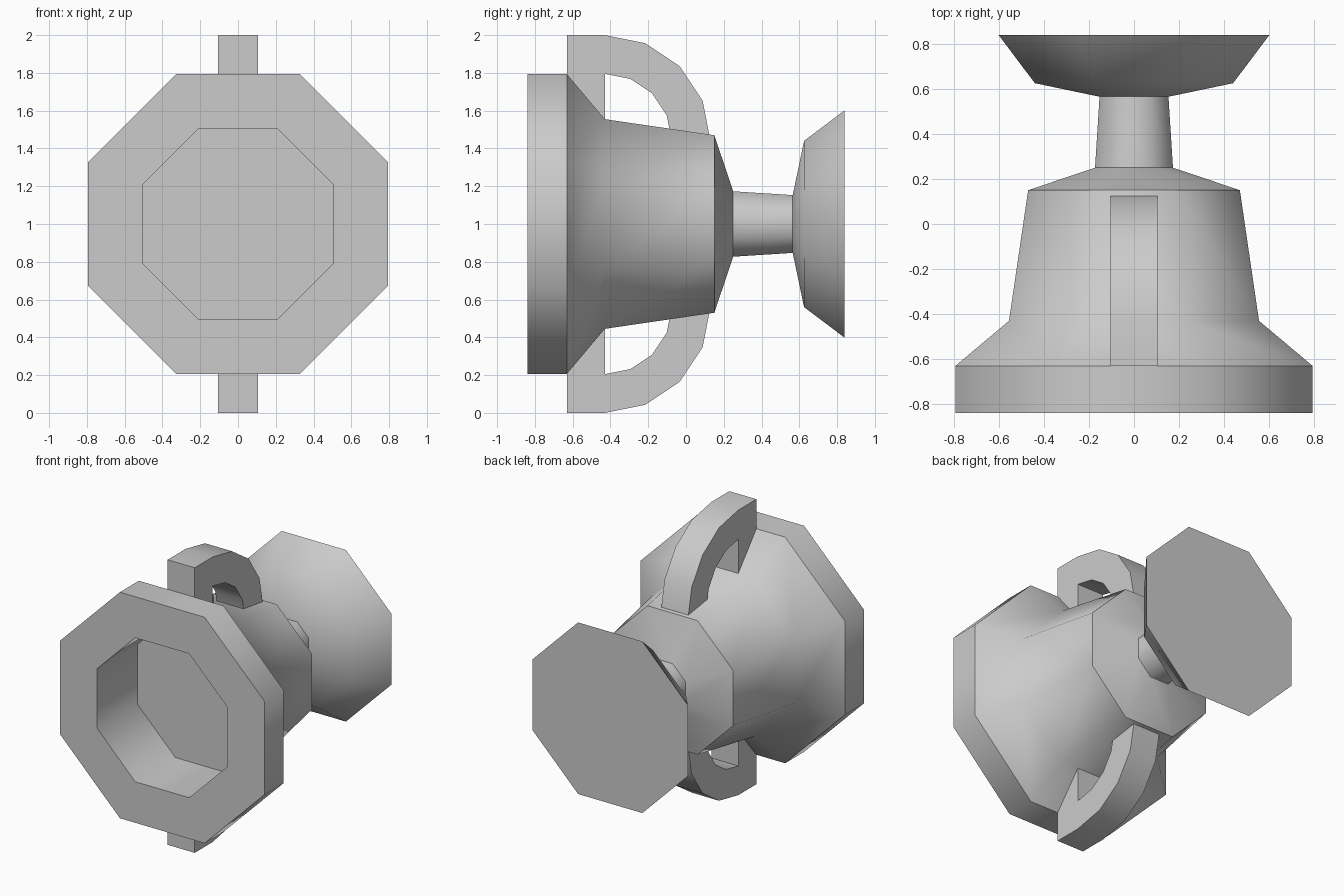
import bpy, bmesh
from math import sin, cos, pi, radians

if "Cube" in bpy.data.objects:
    bpy.data.objects.remove(bpy.data.objects["Cube"])

SIDES = 8
CZ = 1.0  # height of the lying cup's axis


def finish(name, bm, angle):
    bmesh.ops.recalc_face_normals(bm, faces=bm.faces[:])
    me = bpy.data.meshes.new(name)
    bm.to_mesh(me)
    bm.free()
    ob = bpy.data.objects.new(name, me)
    bpy.context.collection.objects.link(ob)
    bpy.ops.object.select_all(action='DESELECT')
    ob.select_set(True)
    bpy.context.view_layer.objects.active = ob
    bpy.ops.object.shade_smooth_by_angle(angle=radians(angle))
    return ob


def lathe_y(name, profile):
    """Octagonal turning about the y axis; profile = (y, flat-to-axis radius)."""
    bm = bmesh.new()
    rings = []
    for y, apothem in profile:
        r = apothem / cos(pi / SIDES)
        rings.append([bm.verts.new((r * cos(a), y, CZ + r * sin(a)))
                      for a in ((i + 0.5) * 2 * pi / SIDES for i in range(SIDES))])
    for a, b in zip(rings, rings[1:]):
        for i in range(SIDES):
            j = (i + 1) % SIDES
            bm.faces.new((a[i], a[j], b[j], b[i]))
    bm.faces.new(rings[0])
    bm.faces.new(rings[-1])
    return finish(name, bm, 48)


def handle(name, side):
    """Quarter-arc handle with a square block at the rim; side = +1 top, -1 bottom."""
    cy, h, ro, ri, half = -0.43, 0.44, 0.56, 0.355, 0.105
    steps = [i * pi / 8 for i in range(5)]
    outer = [(cy + ro * sin(a), h + ro * cos(a)) for a in steps]
    inner = [(cy + ri * sin(a), h + ri * cos(a)) for a in reversed(steps)]
    outline = [(-0.63, 1.0)] + outer + inner + [(cy, 0.54), (-0.63, 0.54)]
    bm = bmesh.new()
    face = bm.faces.new([bm.verts.new((-half, y, CZ + side * z)) for y, z in outline])
    ext = bmesh.ops.extrude_face_region(bm, geom=[face])
    verts = [v for v in ext['geom'] if isinstance(v, bmesh.types.BMVert)]
    bmesh.ops.translate(bm, verts=verts, vec=(2 * half, 0, 0))
    return finish(name, bm, 30)


# Cup, stem and foot: from the recess floor, out over the rim, back to the foot
lathe_y("cup_body", [
    (-0.395, 0.505), (-0.84, 0.505), (-0.84, 0.793), (-0.63, 0.793),
    (-0.43, 0.555), (0.15, 0.47), (0.25, 0.173), (0.565, 0.153),
    (0.625, 0.44), (0.84, 0.602)])

# Mirrored pair of handles
for label, side in (("upper_handle", 1), ("lower_handle", -1)):
    handle(label, side)
